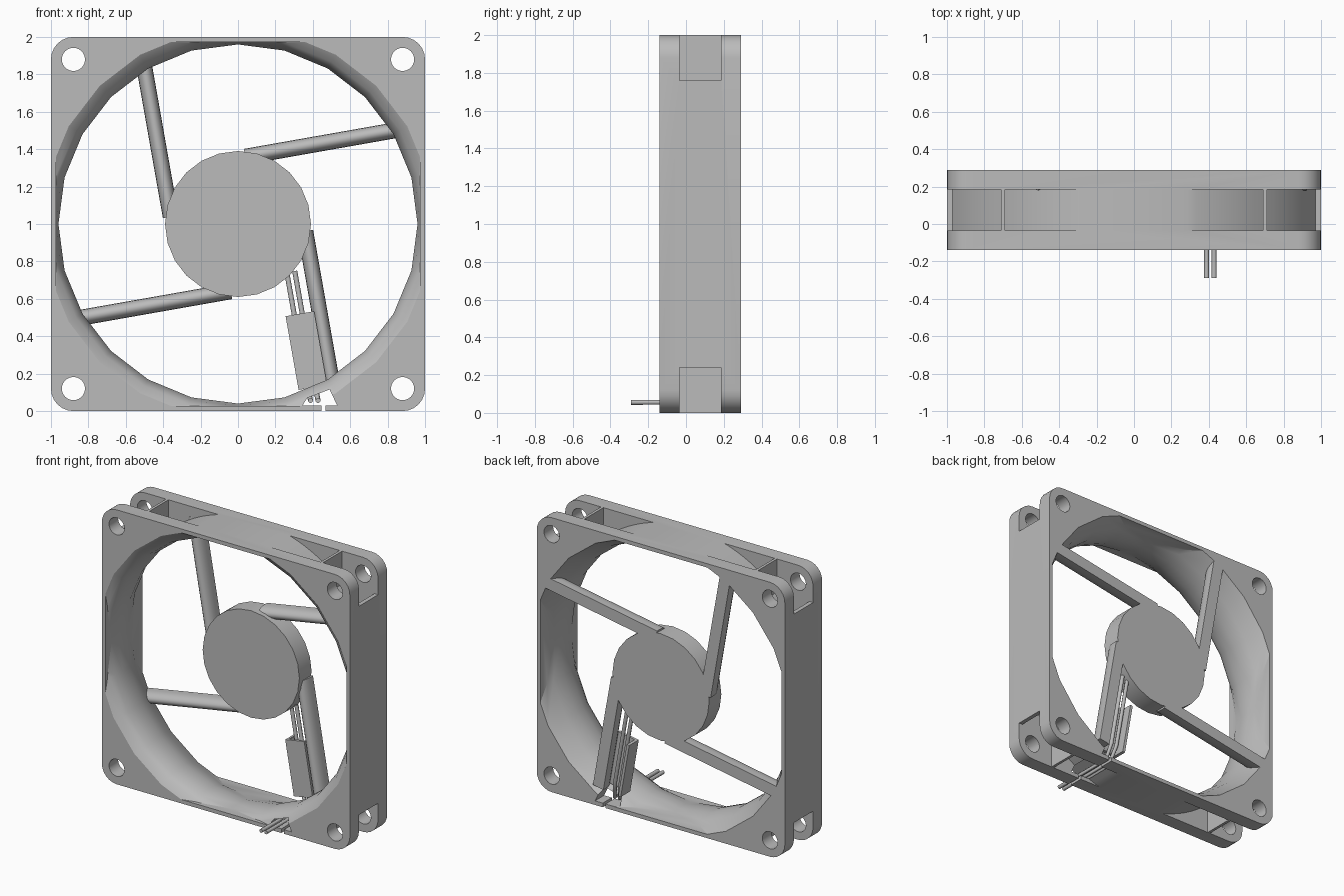
import bpy, bmesh, math
from math import sin, cos, radians, pi
from mathutils import Vector

cube = bpy.data.objects.get("Cube")
if cube:
    bpy.data.objects.remove(cube, do_unlink=True)

GREY = (0.5, 0.5, 0.5, 1)
grey = bpy.data.materials.new("grey plastic")
grey.use_nodes = True
grey.diffuse_color = GREY
grey.node_tree.nodes["Principled BSDF"].inputs["Base Color"].default_value = GREY

FRONT, BACK = -0.14, 0.29


def rings_to_object(name, rings):
    """Closed solid through rings of equal point count."""
    bm = bmesh.new()
    loops = [[bm.verts.new(p) for p in ring] for ring in rings]
    n = len(loops[0])
    for a, b in zip(loops, loops[1:]):
        for i in range(n):
            bm.faces.new((a[i], a[(i + 1) % n], b[(i + 1) % n], b[i]))
    bm.faces.new(loops[0])
    bm.faces.new(loops[-1])
    bmesh.ops.recalc_face_normals(bm, faces=bm.faces)
    mesh = bpy.data.meshes.new(name)
    bm.to_mesh(mesh)
    bm.free()
    mesh.materials.append(grey)
    ob = bpy.data.objects.new(name, mesh)
    bpy.context.collection.objects.link(ob)
    return ob


def prism(name, pts, y0, y1):
    """Outline in x and z (about the hub axis), extruded along y."""
    return rings_to_object(name, [[(x, y, z + 1) for x, z in pts] for y in (y0, y1)])


def circle(r, n, cx=0, cz=0):
    return [(cx + r * cos(2 * pi * i / n), cz + r * sin(2 * pi * i / n)) for i in range(n)]


def arm_point(angle, u, v, y):
    a = radians(angle)
    return (u * cos(a) - v * sin(a), y, 1 + u * sin(a) + v * cos(a))


def arm(name, angle, section, u0, u1):
    """Cross-section in v and y, extruded outwards at an angle."""
    return rings_to_object(name, [[arm_point(angle, u, v, y) for v, y in section] for u in (u0, u1)])


def activate(ob):
    bpy.ops.object.select_all(action='DESELECT')
    ob.select_set(True)
    bpy.context.view_layer.objects.active = ob


def boolean(ob, cutter, operation='DIFFERENCE'):
    cutter.hide_render = True
    mod = ob.modifiers.new("cut", 'BOOLEAN')
    mod.operation, mod.object, mod.solver = operation, cutter, 'EXACT'
    activate(ob)
    bpy.ops.object.modifier_apply(modifier=mod.name)
    bpy.data.objects.remove(cutter, do_unlink=True)


def smooth(ob, angle=30):
    activate(ob)
    bpy.ops.object.shade_smooth_by_angle(angle=radians(angle))


# Square frame with rounded corners
outline = []
for k, (sx, sz) in enumerate([(1, 1), (-1, 1), (-1, -1), (1, -1)]):
    for i in range(7):
        a = radians(90 * k + 15 * i)
        outline.append((sx * 0.88 + 0.12 * cos(a), sz * 0.88 + 0.12 * sin(a)))
frame = prism("frame", outline, FRONT, BACK)

# Flared bore, limited by the flat outer walls
profile = [(1.06, -0.16), (1.045, -0.14), (1.0, -0.11), (0.975, -0.07), (0.96, 0.0),
           (0.96, 0.08), (0.985, 0.17), (1.05, 0.29), (1.06, 0.31)]
bore = rings_to_object("bore_cutter", [[(x, y, z + 1) for x, z in circle(r, 24)] for r, y in profile])
w = 0.972
boolean(bore, prism("bore_limit", [(-w, -w), (w, -w), (w, w), (-w, w)], -0.5, 0.5), 'INTERSECT')
boolean(frame, bore)


# Pockets and corner notches between the two flanges, and screw holes
def arc(x0, x1, r=1.04, n=8):
    xs = [x0 + (x1 - x0) * i / n for i in range(n + 1)]
    return [(x, math.sqrt(r * r - x * x)) for x in xs]


pocket = arc(0.28, 0.69) + [(0.69, 1.1), (0.28, 1.1)]
notch = arc(0.71, 0.97) + [(0.97, 0.76), (1.1, 0.76), (1.1, 1.1), (0.71, 1.1)]
for sx in (-1, 1):
    for sz in (-1, 1):
        for shape in (pocket, notch):
            boolean(frame, prism("pocket_cutter", [(sx * x, sz * z) for x, z in shape], -0.035, 0.185))
        boolean(frame, prism("hole_cutter", circle(0.062, 24, sx * 0.88, sz * 0.88), -0.3, 0.5))

# Cable exit opening and slit at the bottom
boolean(frame, prism("exit_cutter", [(0.345, -0.97), (0.53, -0.97), (0.49, -0.885), (0.37, -0.93)], -0.3, 0.5))
boolean(frame, prism("slit_cutter", [(0.447, -1.05), (0.468, -1.05), (0.468, -0.95), (0.447, -0.95)], -0.3, 0.5))
smooth(frame)

# Motor hub
smooth(prism("hub", circle(0.39, 24), 0.15, BACK))

# Four tangential struts with rounded fronts
section = [(0.3475 - 0.0425 * cos(pi * i / 8), 0.25 - 0.07 * sin(pi * i / 8)) for i in range(9)]
section += [(0.39, BACK), (0.305, BACK)]
for name, angle, end in (("right", 10, 1.0), ("top", 100, 1.0), ("left", 190, 1.0), ("bottom", 280, 0.94)):
    smooth(arm(name + "_strut", angle, section, 0.1, end), 40)

# Cable channel beside the bottom strut
def bar(name, v0, v1, y0, y1, u0, u1):
    arm(name, 280, [(v0, y0), (v1, y0), (v1, y1), (v0, y1)], u0, u1)


bar("cable_cover", 0.165, 0.32, 0.18, 0.2, 0.53, 0.93)
bar("channel_wall", 0.165, 0.185, 0.195, BACK, 0.53, 0.93)

# Two wires running down the channel and out of the front
for side, v, x in (("left", 0.255, 0.428), ("right", 0.212, 0.388)):
    path = [arm_point(280, 0.3, v, 0.24), arm_point(280, 0.88, v, 0.24),
            (x, 0.21, 0.056), (x, -0.29, 0.056)]
    curve = bpy.data.curves.new(side + "_wire", 'CURVE')
    curve.dimensions = '3D'
    curve.bevel_depth = 0.0135
    curve.bevel_resolution = 2
    curve.use_fill_caps = True
    spline = curve.splines.new('POLY')
    spline.points.add(len(path) - 1)
    for point, co in zip(spline.points, path):
        point.co = (*co, 1)
    curve.materials.append(grey)
    wire = bpy.data.objects.new(side + "_wire", curve)
    bpy.context.collection.objects.link(wire)
    activate(wire)
    bpy.ops.object.convert(target='MESH')
    smooth(wire, 50)
